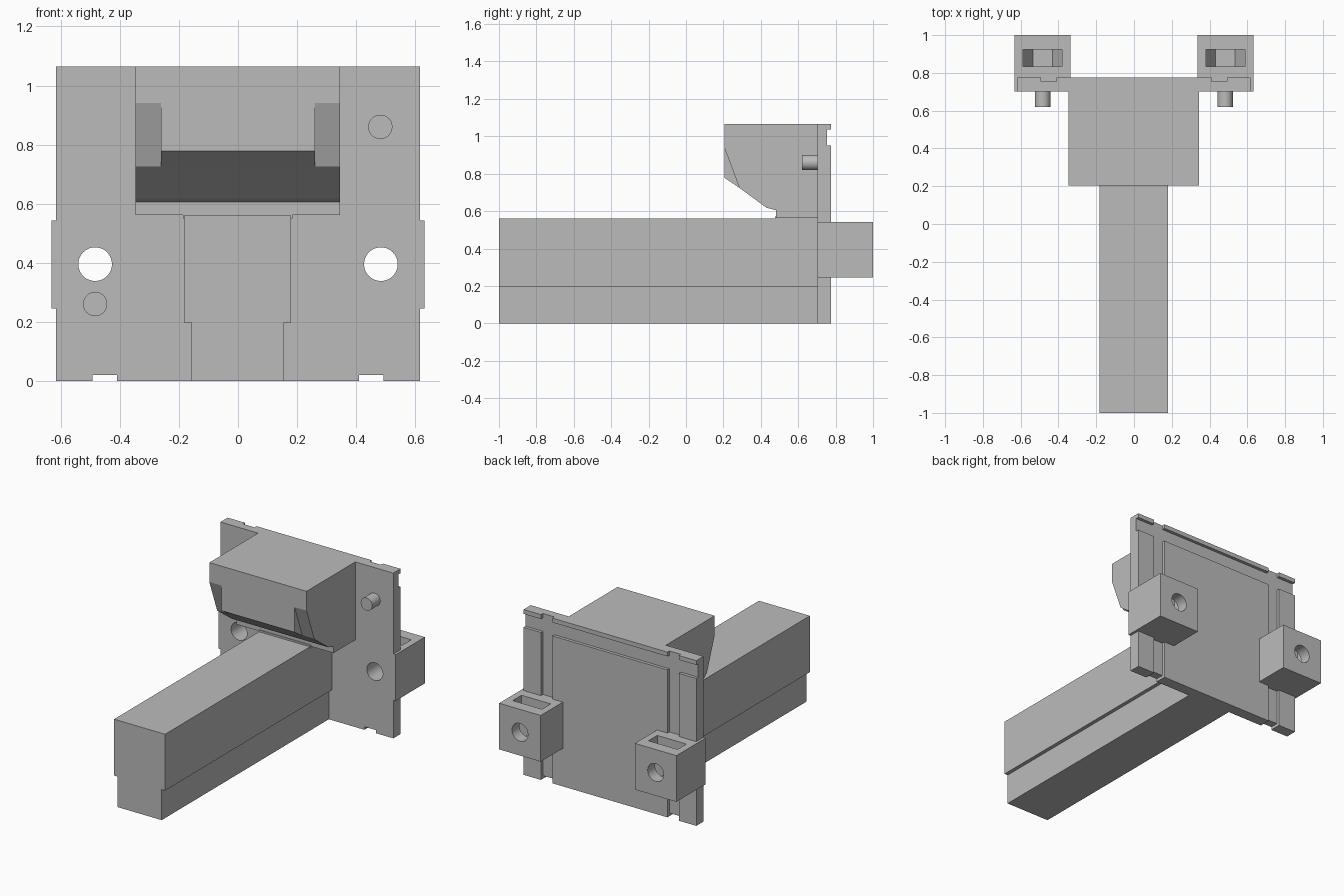
import bpy, bmesh, math
from mathutils import Matrix

cube = bpy.data.objects.get("Cube")
if cube:
    bpy.data.objects.remove(cube, do_unlink=True)

grey = bpy.data.materials.new("plain grey")
grey.use_nodes = True
grey.diffuse_color = (0.5, 0.5, 0.5, 1)
grey.node_tree.nodes["Principled BSDF"].inputs["Base Color"].default_value = (0.5, 0.5, 0.5, 1)


def prism(name, profile, axis, start, end):
    """Extrude a closed 2D profile along x (profile y,z) or y (profile x,z)."""
    bm = bmesh.new()
    point = (lambda a, b, t: (t, a, b)) if axis == "x" else (lambda a, b, t: (a, t, b))
    rings = [[bm.verts.new(point(a, b, t)) for a, b in profile] for t in (start, end)]
    for ring in rings:
        bm.faces.new(ring)
    n = len(profile)
    for i in range(n):
        j = (i + 1) % n
        bm.faces.new((rings[0][i], rings[0][j], rings[1][j], rings[1][i]))
    bmesh.ops.recalc_face_normals(bm, faces=bm.faces)
    mesh = bpy.data.meshes.new(name)
    bm.to_mesh(mesh)
    bm.free()
    mesh.materials.append(grey)
    obj = bpy.data.objects.new(name, mesh)
    bpy.context.collection.objects.link(obj)
    return obj


def box(name, x0, x1, y0, y1, z0, z1):
    return prism(name, [(x0, z0), (x1, z0), (x1, z1), (x0, z1)], "y", y0, y1)


def rod(name, x, z, radius, y0, y1, sides=48):
    ring = [(x + radius * math.cos(2 * math.pi * i / sides),
             z + radius * math.sin(2 * math.pi * i / sides)) for i in range(sides)]
    return prism(name, ring, "y", y0, y1)


def combine(target, tool, operation="DIFFERENCE"):
    """Apply one boolean and discard its tool."""
    mod = target.modifiers.new("boolean", "BOOLEAN")
    mod.operation, mod.solver, mod.object = operation, "EXACT", tool
    graph = bpy.context.evaluated_depsgraph_get()
    mesh = bpy.data.meshes.new_from_object(target.evaluated_get(graph))
    target.modifiers.clear()
    target.data = mesh
    bpy.data.objects.remove(tool, do_unlink=True)


def smooth(obj):
    bpy.ops.object.select_all(action="DESELECT")
    obj.select_set(True)
    bpy.context.view_layer.objects.active = obj
    bpy.ops.object.shade_smooth_by_angle(angle=math.radians(20))


FRONT, BACK, GROOVE = 0.702, 0.775, 0.755
HOLE_X, HOLE_Z = 0.484, 0.395

# Mounting plate with a horizontal groove and two vertical channels behind
plate = box("mounting_plate", -0.616, 0.616, FRONT, BACK, 0, 1.065)
combine(plate, box("groove", -1, 1, GROOVE, 1, 0.95, 1.037))
for s in (-1, 1):
    a, b = sorted((s * 0.41, s * 0.492))
    combine(plate, box("channel", a, b, GROOVE, 1, -1, 2))
    combine(plate, box("notch", a, b, 0.5, 1, -1, 0.02))

# Nut housings fused to the plate, with bolt holes and hexagonal nut pockets
for s in (-1, 1):
    x = s * HOLE_X
    a, b = sorted((s * 0.336, s * 0.632))
    combine(plate, box("nut_housing", a, b, FRONT, 1.0, 0.245, 0.543), "UNION")
    combine(plate, rod("bolt_hole", x, HOLE_Z, 0.057, 0.5, 1.2))
    r, h = 0.104, 0.09
    pocket = [(x - r, 0.7), (x - r, HOLE_Z), (x - r / 2, HOLE_Z - h),
              (x + r / 2, HOLE_Z - h), (x + r, HOLE_Z), (x + r, 0.7)]
    combine(plate, prism("nut_pocket", pocket, "y", 0.835, 0.925))
smooth(plate)

# Locating pegs on opposite corners
for name, x, z in (("left_peg", 0.482, 0.86), ("right_peg", -0.484, 0.26)):
    smooth(rod(name, x, z, 0.041, 0.62, FRONT + 0.02))

# Long stepped beam
prism("beam", [(-0.158, 0), (0.156, 0), (0.156, 0.197), (0.18, 0.197),
               (0.18, 0.56), (-0.183, 0.56), (-0.183, 0.197), (-0.158, 0.197)],
      "y", -1, FRONT + 0.02)

# Overhanging head with a sloped underside
head = prism("head", [(FRONT + 0.02, 0.562), (0.48, 0.562), (0.48, 0.605), (0.43, 0.618),
                      (0.285, 0.725), (0.205, 0.778), (0.205, 1.065), (FRONT + 0.02, 1.065)],
             "x", -0.348, 0.345)

# Slanted reliefs at the lower front corners of the head
for s in (-1, 1):
    wedge = [(0.205, 0.94), (0.285, 0.725), (0.285, 0.6), (0.1, 0.6), (0.1, 1.222)]
    combine(head, prism("corner_relief", wedge, "x", s * 0.26, s * 0.5))

# Thin ledge where the head meets the beam
box("beam_ledge", -0.186, 0.184, 0.475, FRONT, 0.55, 0.571)
